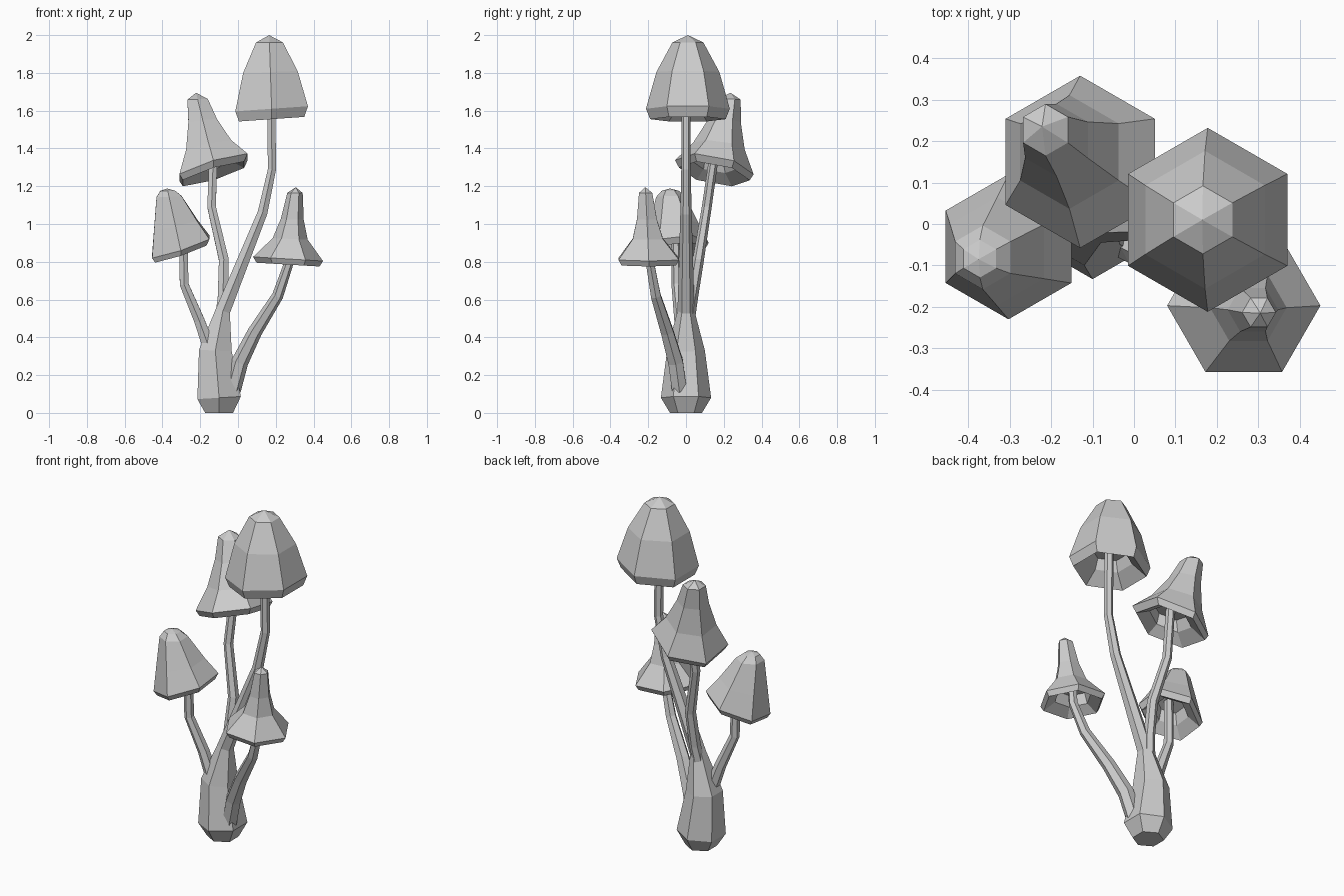
import bpy, bmesh, math
from mathutils import Vector

cube = bpy.data.objects.get("Cube")
if cube:
    bpy.data.objects.remove(cube, do_unlink=True)

SIDES = 6
UP = Vector((0, 0, 1))

grey = bpy.data.materials.new("pale_grey")
grey.use_nodes = True
colour = (0.6, 0.6, 0.6, 1)
grey.diffuse_color = colour
grey.node_tree.nodes["Principled BSDF"].inputs["Base Color"].default_value = colour


def hexagon(radius, vertex_on_x=False):
    """Flat ring of corner offsets, with corners on the x or the y axis."""
    start = 0 if vertex_on_x else math.pi / 2
    angles = [start + math.tau * i / SIDES for i in range(SIDES)]
    return [Vector((math.cos(a), math.sin(a), 0)) * radius for a in angles]


def loft(name, rings, first_tip=None, last_tip=None):
    """Skin a list of rings and close each end with a fan or one flat face."""
    bm = bmesh.new()
    loops = [[bm.verts.new(p) for p in ring] for ring in rings]
    for a, b in zip(loops, loops[1:]):
        for i in range(SIDES):
            j = (i + 1) % SIDES
            bm.faces.new((a[i], a[j], b[j], b[i]))
    for loop, tip in ((loops[0], first_tip), (loops[-1], last_tip)):
        if tip is None:
            bm.faces.new(loop)
        else:
            point = bm.verts.new(tip)
            for i in range(SIDES):
                bm.faces.new((loop[i], loop[(i + 1) % SIDES], point))
    bmesh.ops.recalc_face_normals(bm, faces=bm.faces)
    mesh = bpy.data.meshes.new(name)
    bm.to_mesh(mesh)
    bm.free()
    mesh.materials.append(grey)
    obj = bpy.data.objects.new(name, mesh)
    bpy.context.collection.objects.link(obj)
    return obj


def stem(name, path, radii, vertex_on_x=False):
    """Tapered tube whose rings stand square to the path."""
    points = [Vector(p) for p in path]
    rings = []
    for i, (p, r) in enumerate(zip(points, radii)):
        along = points[min(i + 1, len(points) - 1)] - points[max(i - 1, 0)]
        turn = UP.rotation_difference(along)
        rings.append([p + turn @ c for c in hexagon(r, vertex_on_x)])
    return loft(name, rings)


def cap(name, rim, apex, radius, slope, profile, lip_drop, vertex_on_x=False):
    """Leaning bell: profile holds (height share, radius share) above the rim."""
    rim, apex = Vector(rim), Vector(apex)

    def ring(share, width, lift=0):
        centre = rim.lerp(apex, share) + UP * lift
        tilt = Vector((slope[0], slope[1], 0)) * (1 - share)
        return [centre + c + UP * tilt.dot(c)
                for c in hexagon(radius * width, vertex_on_x)]

    # hollow underside, lip, rim, then the bell
    rings = [ring(0, 0.45, 0.07), ring(0, 0.55, 0.01),
             ring(0, 0.9, -lip_drop), ring(0, 1)]
    rings += [ring(share, width) for share, width in profile]
    return loft(name, rings, rim + UP * 0.07, apex)


# Tall middle mushroom, its stem swelling into the shared base
stem("main_stem",
     [(-0.1, 0, 0), (-0.1, 0, 0.08), (-0.12, 0, 0.33), (-0.08, 0, 0.54),
      (0.13, 0, 1.06), (0.18, 0, 1.29), (0.175, 0, 1.69)],
     [0.085, 0.133, 0.1, 0.045, 0.03, 0.025, 0.025])
cap("tall_cap", (0.178, 0.01, 1.61), (0.165, 0.01, 2), 0.222,
    (0.07, 0), [(0.5, 0.75), (0.9, 0.37)], 0.055)

# Back left mushroom
stem("back_stem",
     [(-0.11, 0, 0.4), (-0.08, 0.03, 0.6), (-0.075, 0.065, 0.81),
      (-0.14, 0.11, 1.09), (-0.13, 0.15, 1.37)],
     [0.035, 0.032, 0.03, 0.026, 0.025])
cap("back_cap", (-0.13, 0.15, 1.3), (-0.222, 0.235, 1.695), 0.208,
    (0.3, -0.18), [(0.28, 0.66), (0.62, 0.42), (0.91, 0.3)], 0.035)

# Small left mushroom
stem("left_stem",
     [(-0.13, -0.02, 0.28), (-0.205, -0.03, 0.49), (-0.285, -0.05, 0.68),
      (-0.29, -0.055, 0.95)],
     [0.04, 0.032, 0.027, 0.025])
cap("left_cap", (-0.303, -0.055, 0.88), (-0.375, -0.085, 1.188), 0.175,
    (0.33, 0.12), [(0.38, 0.75), (0.86, 0.44), (0.96, 0.26)], 0.03)

# Small right mushroom at the front
stem("right_stem",
     [(-0.03, -0.035, 0.12), (0.01, -0.055, 0.27), (0.09, -0.1, 0.43),
      (0.21, -0.16, 0.62), (0.268, -0.19, 0.79), (0.268, -0.195, 0.88)],
     [0.045, 0.045, 0.038, 0.03, 0.025, 0.025], True)
cap("right_cap", (0.265, -0.197, 0.815), (0.305, -0.215, 1.195), 0.185,
    (-0.06, 0), [(0.28, 0.5), (0.55, 0.33), (0.92, 0.22)], 0.03, True)
